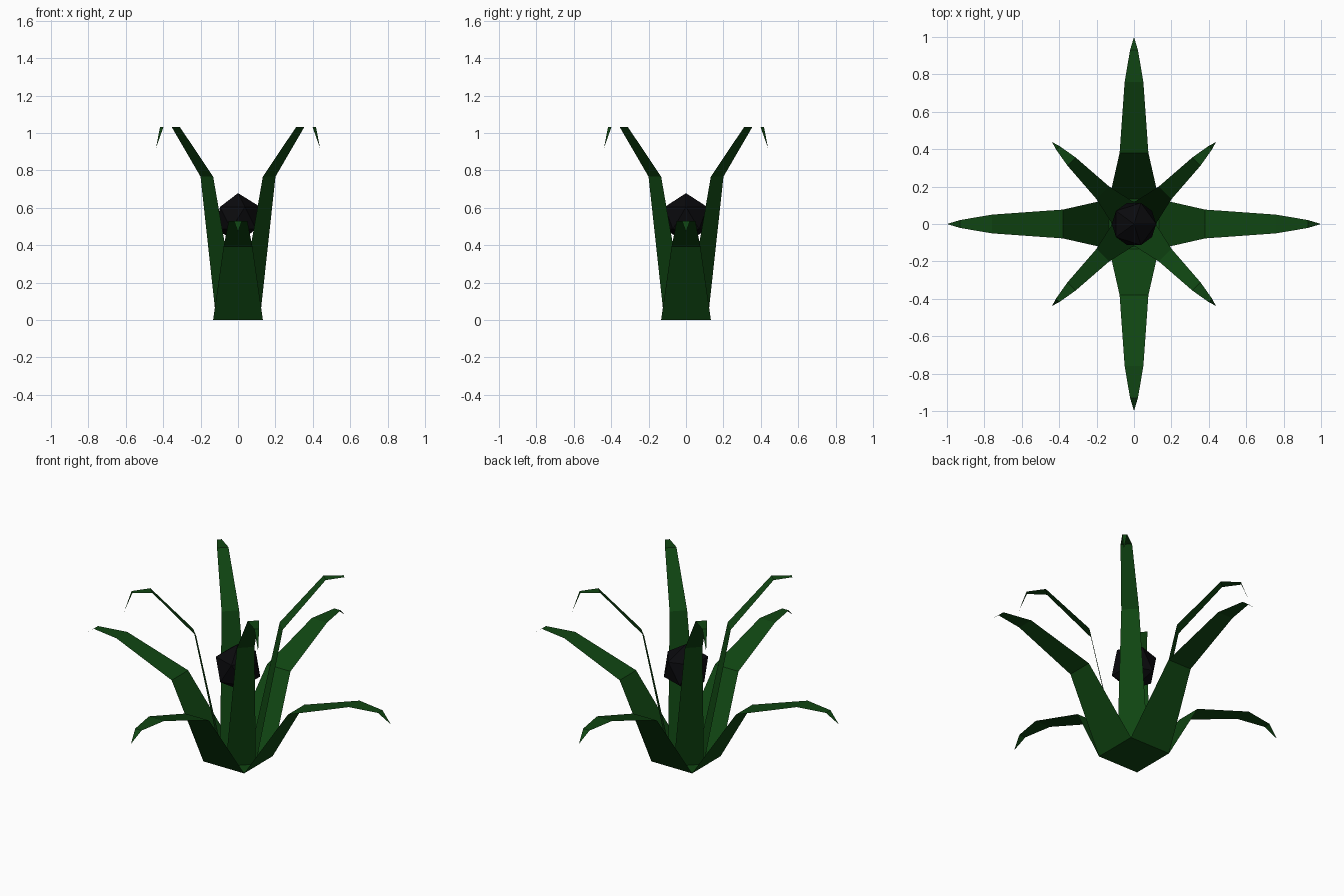
import bpy, bmesh
from math import pi
from mathutils import Matrix

if "Cube" in bpy.data.objects:
    bpy.data.objects.remove(bpy.data.objects["Cube"])


def material(name, color):
    m = bpy.data.materials.new(name)
    m.diffuse_color = (*color, 1)
    m.use_nodes = True
    m.node_tree.nodes["Principled BSDF"].inputs["Base Color"].default_value = m.diffuse_color
    return m


green = material("leaf_green", (0.005, 0.06, 0.006))
black = material("bud_black", (0.003, 0.003, 0.004))

# Leaf stations: distance from the axis, height, half width
LEAF = [(0.133, 0.0, 0.133), (0.38, 0.392, 0.077), (0.76, 0.528, 0.05),
        (0.93, 0.528, 0.021), (1.0, 0.47, 0.0)]


def leaf_ring(name, turn, width, height, closed_base):
    """Four folded ribbon leaves growing from the sides of a square base."""
    bm = bmesh.new()
    for i in range(4):
        rot = Matrix.Rotation(turn + i * pi / 2, 4, 'Z')
        rows = []
        for r, z, w in LEAF:
            sides = (-w, w) if w else (0,)
            rows.append([bm.verts.new(rot @ Matrix.Diagonal((width, width, height, 1))
                                      @ Matrix.Translation((r, s, z)).translation)
                         for s in sides])
        for a, b in zip(rows, rows[1:]):
            bm.faces.new([a[0], a[1], *reversed(b)])
    bmesh.ops.remove_doubles(bm, verts=bm.verts, dist=0.0005)
    if closed_base:
        bm.faces.new([v for v in sorted(
            (v for v in bm.verts if v.co.z < 0.001),
            key=lambda v: (v.co.x > 0, v.co.y if v.co.x < 0 else -v.co.y))])
    mesh = bpy.data.meshes.new(name)
    bm.to_mesh(mesh)
    bm.free()
    mesh.materials.append(green)
    bpy.context.collection.objects.link(bpy.data.objects.new(name, mesh))


# Long low leaves along the axes, short tall leaves on the diagonals
leaf_ring("outer_leaves", 0, 1, 1, True)
leaf_ring("inner_leaves", pi / 4, 0.62, 1.955, False)

# Faceted bud in the middle
bpy.ops.mesh.primitive_ico_sphere_add(subdivisions=1, radius=0.133, location=(0, 0, 0.545))
bud = bpy.context.object
bud.name = "bud"
bud.data.materials.append(black)
